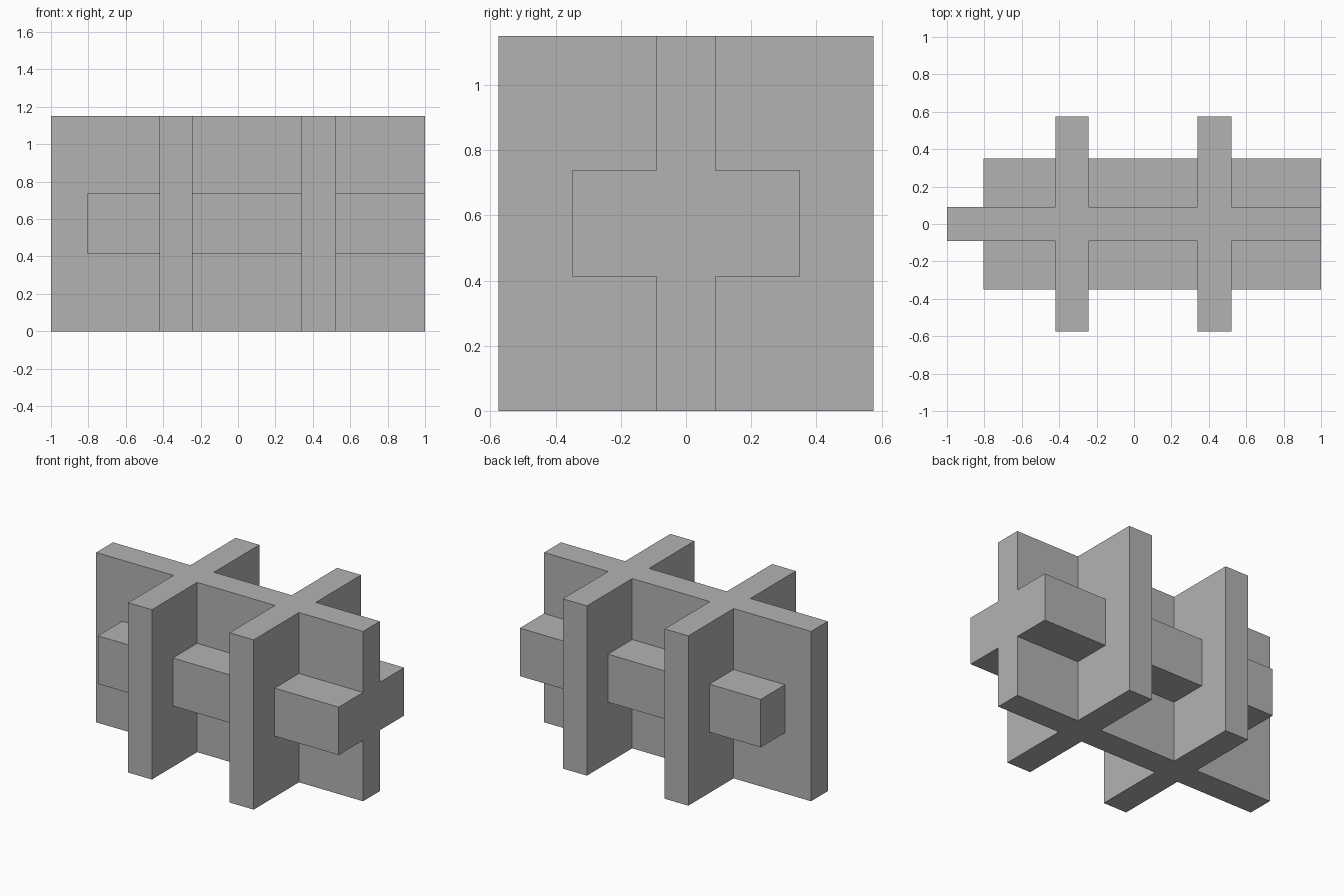
import bpy
import bmesh
from mathutils import Vector

if "Cube" in bpy.data.objects:
    bpy.data.objects.remove(bpy.data.objects["Cube"], do_unlink=True)

HEIGHT = 1.15
grey = bpy.data.materials.new("plain_grey")
grey.use_nodes = True
colour = (0.45, 0.45, 0.45, 1)
grey.diffuse_color = colour
grey.node_tree.nodes["Principled BSDF"].inputs["Base Color"].default_value = colour


def box(name, low, high):
    """Axis-aligned block between two corners."""
    low, high = Vector(low), Vector(high)
    bm = bmesh.new()
    bmesh.ops.create_cube(bm, size=1)
    for v in bm.verts:
        v.co = (low + high) / 2 + v.co * (high - low)
    mesh = bpy.data.meshes.new(name)
    bm.to_mesh(mesh)
    bm.free()
    mesh.materials.append(grey)
    obj = bpy.data.objects.new(name, mesh)
    bpy.context.collection.objects.link(obj)
    return obj


# Long upright plate
body = box("interlocked_frame", (-1, -0.09, 0), (1, 0.09, HEIGHT))

# Two upright cross plates and the horizontal beam through them
parts = [
    box("rear_cross_plate", (-0.42, -0.575, 0), (-0.243, 0.575, HEIGHT)),
    box("front_cross_plate", (0.34, -0.575, 0), (0.52, 0.575, HEIGHT)),
    box("horizontal_beam", (-0.805, -0.35, 0.412), (1, 0.35, 0.737)),
]

# Join everything into one clean solid
bpy.context.view_layer.objects.active = body
for part in parts:
    union = body.modifiers.new("join_" + part.name, "BOOLEAN")
    union.operation = "UNION"
    union.solver = "EXACT"
    union.object = part
    bpy.ops.object.modifier_apply(modifier=union.name)
    bpy.data.objects.remove(part, do_unlink=True)

# Merge coplanar faces left by the joins
bm = bmesh.new()
bm.from_mesh(body.data)
bmesh.ops.remove_doubles(bm, verts=bm.verts, dist=0.0001)
bmesh.ops.dissolve_limit(bm, angle_limit=0.01, verts=bm.verts, edges=bm.edges)
bm.to_mesh(body.data)
bm.free()
